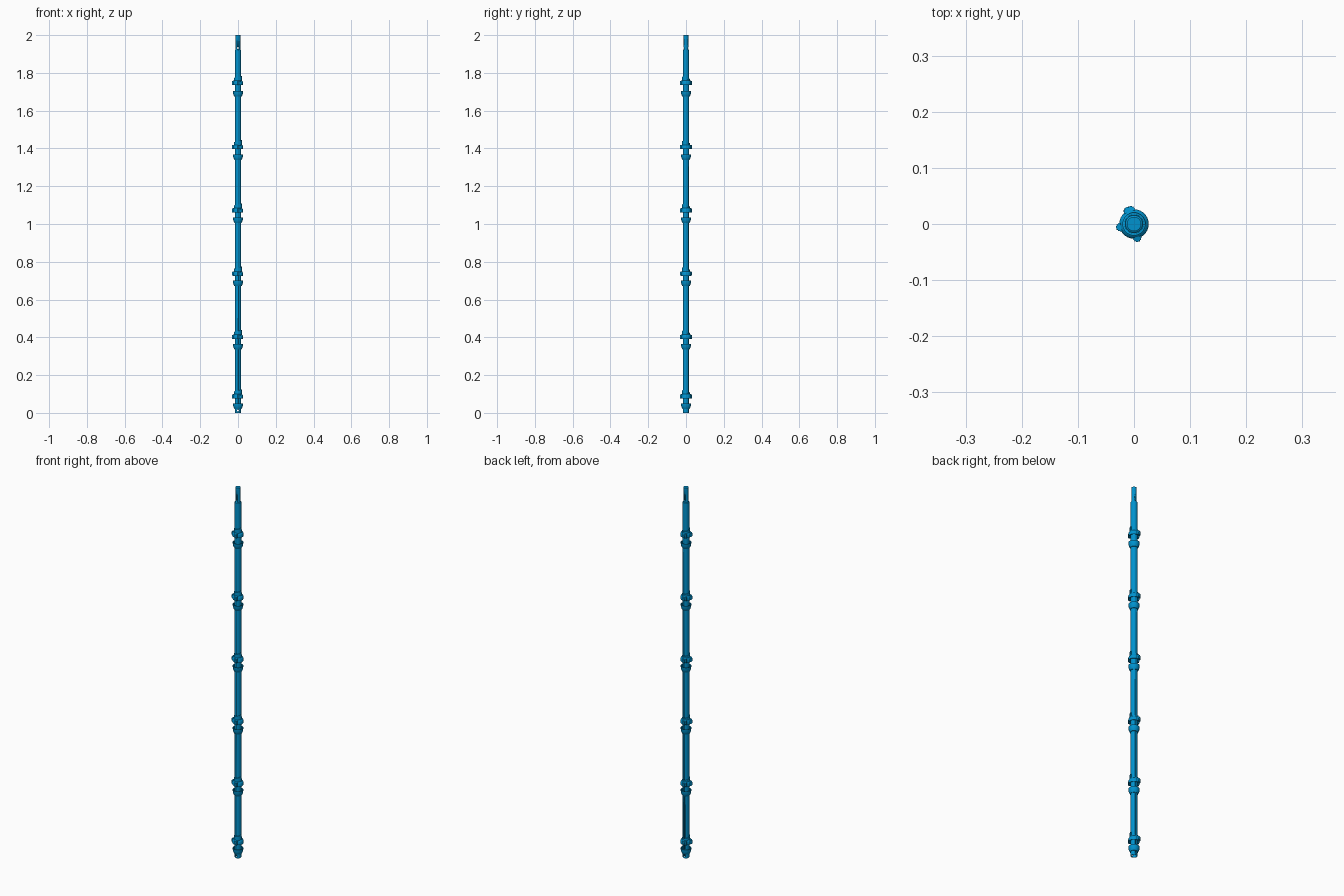
import bpy, bmesh, math
from mathutils import Matrix

if "Cube" in bpy.data.objects:
    bpy.data.objects.remove(bpy.data.objects["Cube"])

blue = bpy.data.materials.new("blue_paint")
blue.diffuse_color = (0.0, 0.29, 0.62, 1)
blue.use_nodes = True
blue.node_tree.nodes["Principled BSDF"].inputs["Base Color"].default_value = blue.diffuse_color


def finish(name, bm, z=0.0, mat=True):
    bmesh.ops.recalc_face_normals(bm, faces=bm.faces)
    me = bpy.data.meshes.new(name)
    bm.to_mesh(me)
    bm.free()
    ob = bpy.data.objects.new(name, me)
    bpy.context.collection.objects.link(ob)
    ob.location.z = z
    if mat:
        me.materials.append(blue)
    bpy.ops.object.select_all(action='DESELECT')
    ob.select_set(True)
    bpy.context.view_layer.objects.active = ob
    bpy.ops.object.shade_smooth_by_angle(angle=math.radians(35))
    return ob


def lathe(bm, profile, n=40):
    """Revolve a closed (r, z) profile around z."""
    rings = [[bm.verts.new((r * math.cos(a), r * math.sin(a), z)) for r, z in profile]
             for a in (2 * math.pi * i / n for i in range(n))]
    m = len(profile)
    for i in range(n):
        p, q = rings[i], rings[(i + 1) % n]
        for j in range(m):
            k = (j + 1) % m
            bm.faces.new((p[j], q[j], q[k], p[k]))


def helix_collar(bm, r0, r1, base, low, high, n=40):
    """Cam collar whose top edge climbs once around and drops in a step."""
    sections = []
    for i in range(n + 1):
        a = 2 * math.pi * i / n
        t = low + (high - low) * i / n
        sections.append([bm.verts.new((r * math.cos(a), r * math.sin(a), z))
                         for r, z in ((r0, base), (r1, base), (r1, t), (r0, t))])
    for p, q in zip(sections, sections[1:]):
        for j in range(4):
            k = (j + 1) % 4
            bm.faces.new((p[j], q[j], q[k], p[k]))
    bm.faces.new(sections[0])
    bm.faces.new(sections[-1][::-1])


def drill(ob, z, r):
    """Pin hole running front to back."""
    bm = bmesh.new()
    bmesh.ops.create_cone(bm, cap_ends=True, segments=20, radius1=r, radius2=r, depth=0.1,
                          matrix=Matrix.Rotation(math.pi / 2, 4, 'X'))
    cutter = finish("pin_hole_cutter", bm, z, mat=False)
    cutter.hide_render = True
    cutter.hide_set(True)
    mod = ob.modifiers.new("pin_hole", 'BOOLEAN')
    mod.operation, mod.object, mod.solver = 'DIFFERENCE', cutter, 'EXACT'


# Main tube, hollow and open at the bottom
bm = bmesh.new()
lathe(bm, [(0.0135, 0), (0.016, 0), (0.016, 1.92), (0.0135, 1.92)])
drill(finish("main_tube", bm), 0.012, 0.005)

# Spigot at the top, reaching down inside the tube
bm = bmesh.new()
bmesh.ops.create_cone(bm, cap_ends=True, segments=40, radius1=0.0127, radius2=0.0127, depth=0.18)
drill(finish("top_spigot", bm, 1.91), 1.932, 0.005)
bm = bmesh.new()
lathe(bm, [(0.0125, 1.915), (0.0155, 1.915), (0.0155, 1.92), (0.0127, 1.922)])
finish("spigot_collar", bm)

cup_heights = [(0.037, 0.09), (0.352, 0.405), (0.687, 0.74),
               (1.022, 1.075), (1.355, 1.41), (1.69, 1.75)]
for i, (z_low, z_top) in enumerate(cup_heights, 1):
    # Fixed lower cup: open bowl welded to the tube
    bm = bmesh.new()
    lathe(bm, [(0.0155, -0.016), (0.019, -0.016), (0.0225, -0.009), (0.0255, 0.0),
               (0.0262, 0.013), (0.0232, 0.013), (0.0225, 0.002), (0.0195, -0.007), (0.0155, -0.009)])
    finish(f"lower_cup_{i}", bm, z_low)

    # Sliding top cup: skirt, shoulder, helical cam and four lugs
    bm = bmesh.new()
    lathe(bm, [(0.0232, -0.014), (0.0262, -0.014), (0.0262, 0.002), (0.0245, 0.006),
               (0.0205, 0.009), (0.0163, 0.009), (0.0163, 0.004), (0.0215, 0.001)])
    helix_collar(bm, 0.0163, 0.0205, 0.007, 0.012, 0.034)
    for q in range(4):
        lug = bmesh.ops.create_cube(bm, size=1)["verts"]
        for v in lug:
            outer = v.co.x > 0
            v.co.y *= 0.010 if outer else 0.017
            v.co.x = 0.0325 if outer else 0.0235
            v.co.z = (0.007 if outer else 0.009) if v.co.z > 0 else -0.013
        bmesh.ops.bevel(bm, geom=list({e for v in lug for e in v.link_edges
                                       if all(w.co.x > 0.03 for w in e.verts)}),
                        offset=0.002, segments=2, affect='EDGES')
        # turn the finished lugs so the next one is built on +x
        connected = [v for v in bm.verts if v.co.x > 0.0234 and abs(v.co.y) < 0.0086
                     and math.hypot(v.co.x, v.co.y) > 0.0234 and v.is_valid]
        island, stack = set(), [v for v in connected if v.co.x > 0.03]
        while stack:
            v = stack.pop()
            if v not in island:
                island.add(v)
                stack += [e.other_vert(v) for e in v.link_edges]
        bmesh.ops.rotate(bm, verts=list(island), cent=(0, 0, 0),
                         matrix=Matrix.Rotation(math.radians(13 + 90 * q), 3, 'Z'))
    finish(f"top_cup_{i}", bm, z_top)
